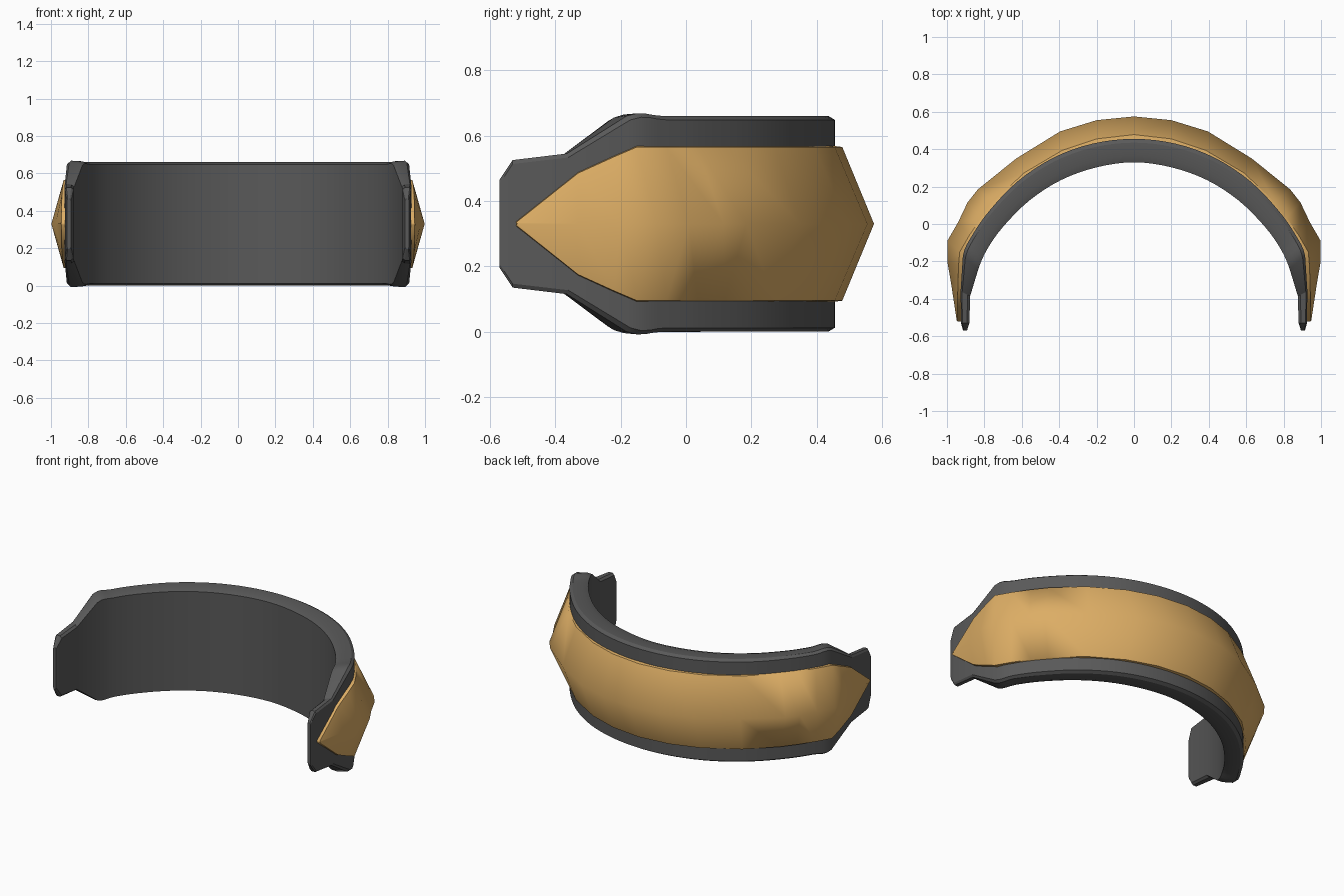
import bpy, bmesh, math

if "Cube" in bpy.data.objects:
    bpy.data.objects.remove(bpy.data.objects["Cube"])

MID = 0.33  # height of the horizontal symmetry plane


def catmull(rows, n, count):
    """Smoothly subdivide the first `count` spans of a half path; keep the rest."""
    first = [-rows[1][0], rows[1][1], -rows[1][2], *rows[1][3:]]
    p = [first] + [list(r) for r in rows]
    out = []
    for i in range(count):
        a, b, c, d = p[i:i + 4]
        for k in range(n):
            t = k / n
            out.append([0.5 * (2 * q + (r - o) * t + (2 * o - 5 * q + 4 * r - s) * t * t
                        + (3 * q - o - 3 * r + s) * t ** 3) for o, q, r, s in zip(a, b, c, d)])
    return out + [list(r) for r in rows[count:]]


def loft(name, rows, section, angle, color=None):
    """Loft section(row) rings along the right half, mirrored to the left."""
    half = [section(r) for r in rows]
    rings = [[(-x, y, z) for x, y, z in ring] for ring in half[:0:-1]] + half
    bm = bmesh.new()
    vs = [[bm.verts.new(c) for c in ring] for ring in rings]
    n = len(vs[0])
    for a, b in zip(vs, vs[1:]):
        for i in range(n):
            j = (i + 1) % n
            bm.faces.new((a[i], a[j], b[j], b[i]))
    bm.faces.new(vs[0])
    bm.faces.new(vs[-1])
    bmesh.ops.recalc_face_normals(bm, faces=bm.faces)
    me = bpy.data.meshes.new(name)
    bm.to_mesh(me)
    bm.free()
    ob = bpy.data.objects.new(name, me)
    bpy.context.collection.objects.link(ob)
    mat = bpy.data.materials.new(name + "_material")
    mat.diffuse_color = color
    mat.use_nodes = True
    mat.node_tree.nodes["Principled BSDF"].inputs["Base Color"].default_value = mat.diffuse_color
    me.materials.append(mat)
    bpy.ops.object.select_all(action='DESELECT')
    ob.select_set(True)
    bpy.context.view_layer.objects.active = ob
    bpy.ops.object.shade_smooth_by_angle(angle=math.radians(angle))
    return ob


# Dark band: outer x, y, inner x, y, outer half height, inner half height
band = [
    (0.00, 0.455, 0.00, 0.33, 0.33, 0.33),
    (0.22, 0.43, 0.20, 0.303, 0.33, 0.33),
    (0.43, 0.355, 0.39, 0.235, 0.33, 0.33),
    (0.62, 0.23, 0.56, 0.125, 0.33, 0.33),
    (0.77, 0.075, 0.70, -0.015, 0.33, 0.33),
    (0.865, -0.06, 0.785, -0.135, 0.33, 0.33),
    (0.915, -0.17, 0.832, -0.24, 0.33, 0.325),
    (0.927, -0.36, 0.876, -0.385, 0.215, 0.21),
    (0.925, -0.53, 0.880, -0.53, 0.195, 0.195),
    (0.914, -0.57, 0.893, -0.57, 0.135, 0.135),
]


def band_section(r):
    ox, oy, ix, iy, ho, hi = r
    dx, dy = ix - ox, iy - oy
    mix = lambda t: (ox + dx * t, oy + dy * t)
    top = [(*mix(0), ho - 0.012), (*mix(0.16), ho),
           (*mix(0.72), hi), (*mix(1), hi - 0.012)]
    return [(x, y, MID + z) for x, y, z in top] + [(x, y, MID - z) for x, y, z in top[::-1]]


loft("band", catmull(band, 4, 6), band_section, 28, (0.1, 0.1, 0.1, 1))

# Gold plate: ridge x, y, edge x, y, half height
plate = [
    (0.00, 0.575, 0.00, 0.478, 0.235),
    (0.20, 0.555, 0.20, 0.455, 0.235),
    (0.395, 0.495, 0.385, 0.393, 0.235),
    (0.63, 0.35, 0.59, 0.272, 0.235),
    (0.835, 0.185, 0.75, 0.118, 0.235),
    (0.89, 0.115, 0.815, 0.035, 0.235),
    (0.94, 0.01, 0.88, -0.06, 0.235),
    (0.998, -0.09, 0.932, -0.15, 0.235),
    (0.998, -0.20, 0.938, -0.22, 0.205),
    (0.976, -0.33, 0.942, -0.33, 0.155),
    (0.948, -0.515, 0.944, -0.52, 0.004),
]


def plate_section(r):
    rx, ry, ex, ey, h = r
    # the rim drops inward, into the dark band
    d = math.hypot(ex, ey + 0.45)
    nx, ny = ex / d, (ey + 0.45) / d
    if ey < -0.1:
        nx, ny = 1, 0
    bx, by = ex - nx * 0.03, ey - ny * 0.03
    return [(bx, by, MID - h - 0.004), (ex, ey, MID - h), (rx, ry, MID),
            (ex, ey, MID + h), (bx, by, MID + h + 0.004)]


loft("ridged_plate", plate, plate_section, 58, (0.72, 0.42, 0.13, 1))
